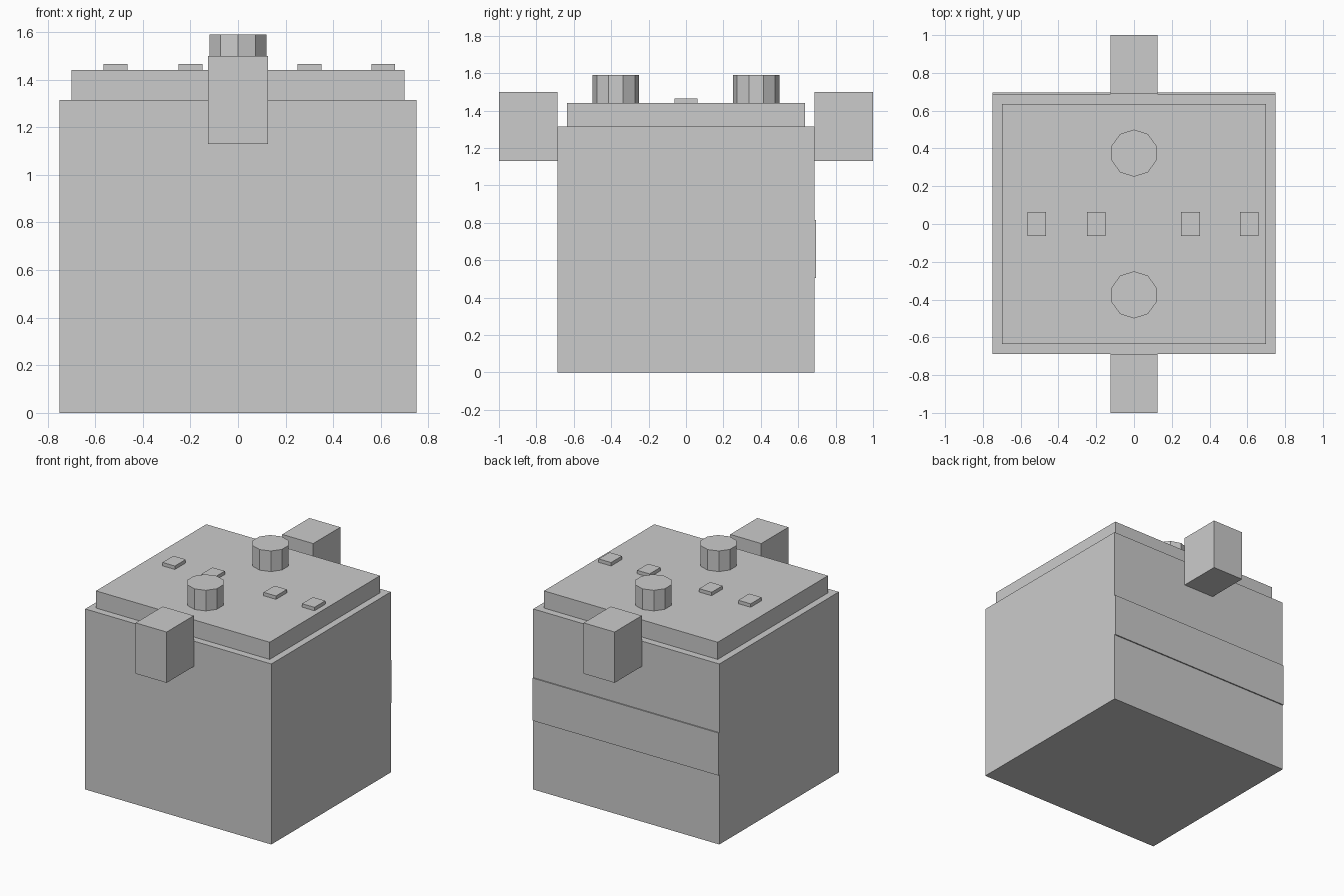
import bpy, bmesh
from mathutils import Matrix

if "Cube" in bpy.data.objects:
    bpy.data.objects.remove(bpy.data.objects["Cube"])


def finish(name, bm):
    mesh = bpy.data.meshes.new(name)
    bm.to_mesh(mesh)
    bm.free()
    obj = bpy.data.objects.new(name, mesh)
    bpy.context.collection.objects.link(obj)
    return obj


def box(name, x, y, z):
    """Box spanning the given (min, max) ranges."""
    bm = bmesh.new()
    spans = (x, y, z)
    centre = [(a + b) / 2 for a, b in spans]
    size = [b - a for a, b in spans]
    bmesh.ops.create_cube(bm, size=1, matrix=Matrix.Translation(centre) @ Matrix.Diagonal((*size, 1)))
    return finish(name, bm)


def cap(name, y, radius, z0, z1):
    """Ten-sided upright cylinder."""
    bm = bmesh.new()
    bmesh.ops.create_cone(bm, cap_ends=True, segments=10, radius1=radius, radius2=radius,
                          depth=z1 - z0, matrix=Matrix.Translation((0, y, (z0 + z1) / 2)))
    return finish(name, bm)


BODY_TOP, LID_TOP, HALF_DEPTH = 1.315, 1.44, 0.6875

# Main case and inset lid
box("case", (-0.75, 0.75), (-HALF_DEPTH, HALF_DEPTH), (0, BODY_TOP))
box("lid", (-0.70, 0.70), (-0.635, 0.635), (BODY_TOP, LID_TOP))

# Thin raised band across the back
box("back_band", (-0.75, 0.75), (HALF_DEPTH, 0.696), (0.505, 0.815))

# Front and back: carrying lugs and round caps
for side, sign in (("front", -1), ("back", 1)):
    y = sorted((sign * HALF_DEPTH, sign * 1.0))
    box(side + "_lug", (-0.125, 0.125), y, (1.13, 1.50))
    cap(side + "_cap", sign * 0.375, 0.125, LID_TOP, 1.59)

# Row of small pads on the lid
for i, x in enumerate((-0.515, -0.20, 0.30, 0.61), 1):
    box(f"pad_{i}", (x - 0.05, x + 0.05), (-0.0625, 0.0625), (LID_TOP, 1.465))
